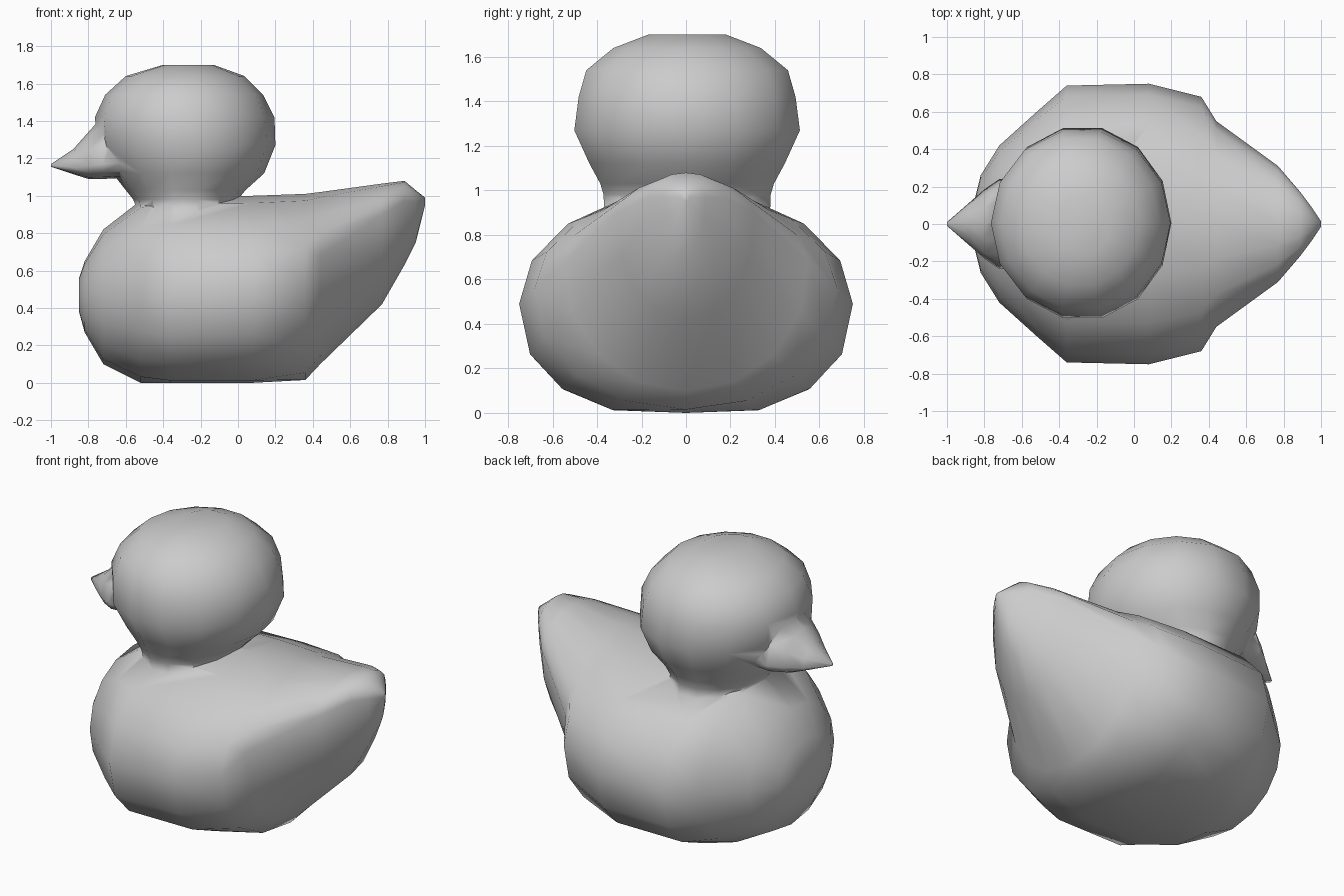
import bpy, bmesh, math

if "Cube" in bpy.data.objects:
    bpy.data.objects.remove(bpy.data.objects["Cube"])


def spow(v, p):
    return math.copysign(abs(v) ** (2 / p), v)


def upright_ring(x, top, bot, half, mid, p_up=2.1, p_low=2.1, n=16):
    # Cross-section across the length: separate curves above and below the
    # widest line, flattened where it meets the ground
    ring = []
    for i in range(n):
        a = 2 * math.pi * i / n
        c, s = math.cos(a), math.sin(a)
        p = p_up if s >= 0 else p_low
        h = top - mid if s >= 0 else mid - bot
        ring.append((x, half * spow(c, p), max(0, mid + h * spow(s, p))))
    return ring


def level_ring(z, x0, x1, half, n=14):
    # Horizontal oval
    return [((x0 + x1) / 2 + (x1 - x0) / 2 * math.cos(2 * math.pi * i / n),
             0.005 + half * math.sin(2 * math.pi * i / n), z) for i in range(n)]


def loft(name, rings):
    bm = bmesh.new()
    loops = [[bm.verts.new(co) for co in r] for r in rings]
    n = len(loops[0])
    for a, b in zip(loops, loops[1:]):
        for i in range(n):
            j = (i + 1) % n
            bm.faces.new((a[i], a[j], b[j], b[i]))
    bm.faces.new(loops[0])
    bm.faces.new(loops[-1])
    bmesh.ops.recalc_face_normals(bm, faces=bm.faces)
    mesh = bpy.data.meshes.new(name)
    bm.to_mesh(mesh)
    bm.free()
    ob = bpy.data.objects.new(name, mesh)
    bpy.context.collection.objects.link(ob)
    return ob


# Body: breast to upturned tail, with the wing step behind x = 0.37
body = loft("duck_body", [upright_ring(*s) for s in (
    (-0.85, 0.56, 0.38, 0.14, 0.46),
    (-0.82, 0.65, 0.27, 0.26, 0.46),
    (-0.72, 0.82, 0.10, 0.42, 0.46, 2.1, 2.1),
    (-0.52, 0.975, 0.0, 0.60, 0.46, 2.1, 2.2),
    (-0.36, 1.00, -0.02, 0.74, 0.47, 2.0, 2.35),
    (0.08, 1.00, -0.02, 0.75, 0.49, 2.0, 2.35),
    (0.36, 1.01, 0.015, 0.68, 0.56, 1.9, 2.1),
    (0.44, 1.02, 0.10, 0.55, 0.68, 1.8, 2.1),
    (0.77, 1.065, 0.42, 0.31, 0.90, 1.8, 2.1),
    (0.89, 1.08, 0.63, 0.17, 0.97, 2, 2.1),
    (0.95, 1.03, 0.75, 0.09, 0.97, 2, 2),
    (1.0, 0.99, 0.95, 0.015, 0.97, 2, 2))])

# Neck and head
head = loft("head", [level_ring(*s) for s in (
    (0.82, -0.50, -0.02, 0.38),
    (0.98, -0.56, 0.00, 0.385),
    (1.03, -0.60, 0.04, 0.40),
    (1.12, -0.67, 0.14, 0.45),
    (1.27, -0.75, 0.20, 0.52),
    (1.42, -0.765, 0.195, 0.50),
    (1.54, -0.71, 0.135, 0.465),
    (1.64, -0.60, 0.035, 0.34),
    (1.70, -0.40, -0.13, 0.18))])

# Beak
beak = loft("beak", [upright_ring(*s, n=12) for s in (
    (-1.0, 1.17, 1.155, 0.01, 1.16, 2, 2),
    (-0.88, 1.25, 1.115, 0.115, 1.15, 2, 2),
    (-0.80, 1.34, 1.09, 0.185, 1.16, 1.8, 2.2),
    (-0.72, 1.43, 1.09, 0.24, 1.17, 1.7, 2.2),
    (-0.50, 1.42, 1.10, 0.24, 1.18, 1.7, 2.2))])

# Join into one continuous skin
bpy.context.view_layer.objects.active = body
for part in (head, beak):
    mod = body.modifiers.new("join_" + part.name, 'BOOLEAN')
    mod.operation = 'UNION'
    mod.solver = 'EXACT'
    mod.object = part
    bpy.ops.object.modifier_apply(modifier=mod.name)
    bpy.data.objects.remove(part)

body.select_set(True)
bpy.ops.object.shade_smooth_by_angle(angle=math.radians(75))
